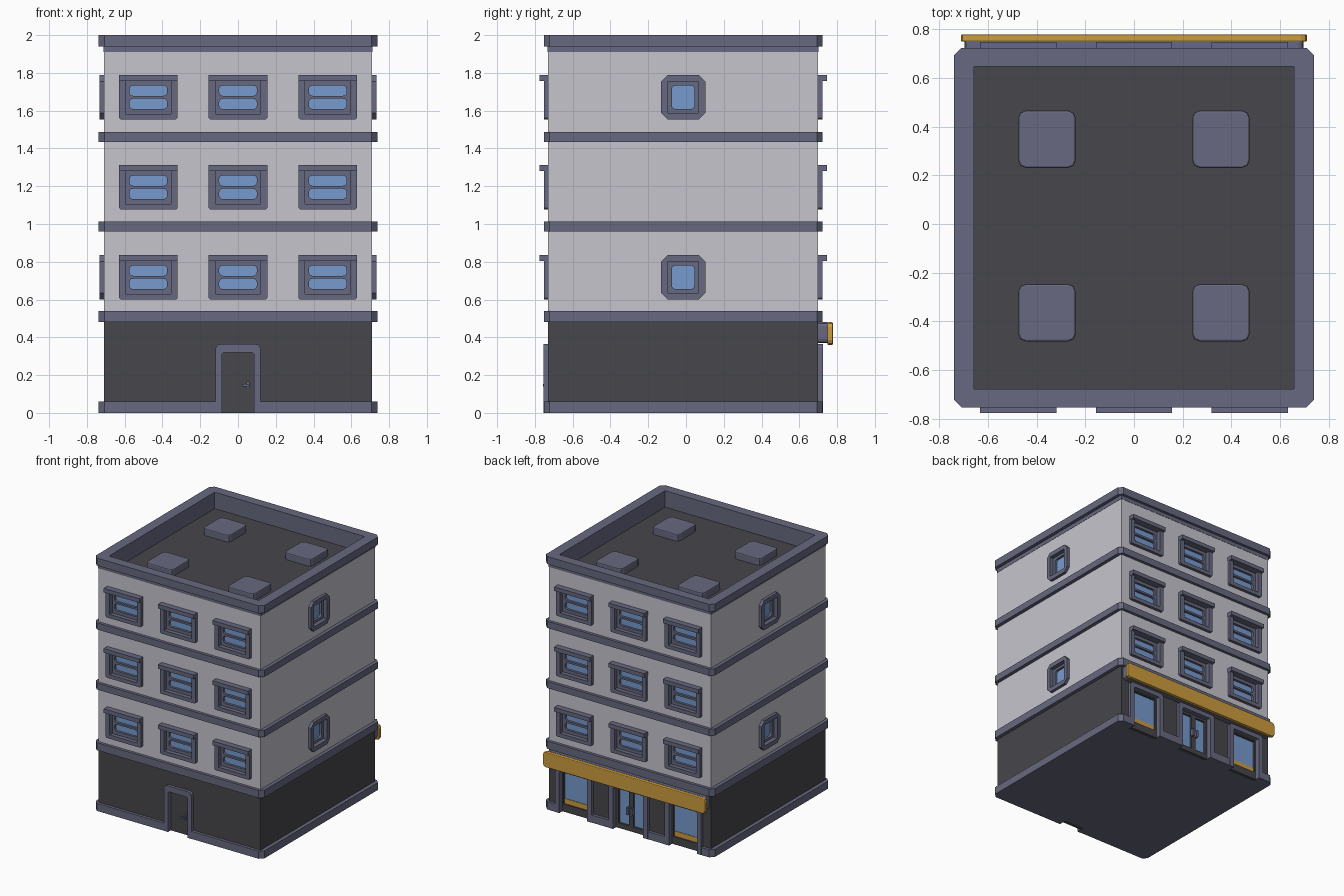
import bpy, bmesh, math
from mathutils import Matrix, Vector

if "Cube" in bpy.data.objects:
    bpy.data.objects.remove(bpy.data.objects["Cube"])


def material(name, rgb):
    m = bpy.data.materials.new(name)
    lin = [((c / 255 + 0.055) / 1.055) ** 2.4 for c in rgb]
    m.diffuse_color = (*lin, 1)
    m.use_nodes = True
    m.node_tree.nodes["Principled BSDF"].inputs["Base Color"].default_value = m.diffuse_color
    return m


WALL = material("pale_wall", (198, 197, 206))
DARK = material("charcoal", (71, 71, 76))
TRIM = material("slate_trim", (103, 105, 128))
GLASS = material("blue_glass", (118, 155, 206))
GOLD = material("gold_sign", (205, 156, 62))

CY = -0.015                      # centre of the building in y
HX, HY = 0.71, 0.715             # half sizes of the walls


def frame_of(u, v, n, origin):
    m = Matrix((u, v, n)).transposed().to_4x4()
    m.translation = Vector(origin)
    return m


# Each side is drawn in (across, up) and extruded along its outward normal
SIDES = {
    "front": frame_of((1, 0, 0), (0, 0, 1), (0, -1, 0), (0, CY - HY, 0)),
    "back": frame_of((-1, 0, 0), (0, 0, 1), (0, 1, 0), (0, CY + HY, 0)),
    "right": frame_of((0, 1, 0), (0, 0, 1), (1, 0, 0), (HX, CY, 0)),
    "left": frame_of((0, -1, 0), (0, 0, 1), (-1, 0, 0), (-HX, CY, 0)),
    "up": frame_of((1, 0, 0), (0, 1, 0), (0, 0, 1), (0, CY, 0)),
}


def box(cu, cv, w, h, r=0.0, n=1):
    """Rectangle outline; r cuts the corners in n steps."""
    if r == 0:
        return [(cu + a * w / 2, cv + b * h / 2)
                for a, b in ((-1, -1), (1, -1), (1, 1), (-1, 1))]
    pts = []
    for k, (a, b) in enumerate(((1, 1), (-1, 1), (-1, -1), (1, -1))):
        for i in range(n + 1):
            t = math.pi / 2 * (k + i / n)
            pts.append((cu + a * (w / 2 - r) + r * math.cos(t),
                        cv + b * (h / 2 - r) + r * math.sin(t)))
    return pts


def arch(cu, wo, ho, wi, hi, r):
    """Door surround outline, open at the bottom."""
    def leg(w, h, q):
        right = [(w, 0)] + [(w - q + q * math.cos(t), h - q + q * math.sin(t))
                            for t in (0, math.pi / 6, math.pi / 3, math.pi / 2)]
        return right + [(-x, z) for x, z in reversed(right)]
    return [(cu + x, z) for x, z in leg(wo, ho, r) + leg(wi, hi, r * 0.5)[::-1]]


def edge(v, notches, v2):
    """Straight edge from left to right with notches that reach to v2."""
    pts = []
    for c, hw in notches:
        pts += [(c - hw, v), (c - hw, v2), (c + hw, v2), (c + hw, v)]
    return pts


def plate(name, side, outlines, d0, d1, mat, bevel=0):
    """Extrude outlines (inner ones become holes) from depth d0 to d1."""
    cu = bpy.data.curves.new(name + "_outline", 'CURVE')
    cu.dimensions, cu.fill_mode, cu.extrude = '2D', 'BOTH', (d1 - d0) / 2
    for pts in outlines:
        s = cu.splines.new('POLY')
        s.points.add(len(pts) - 1)
        for p, (u, v) in zip(s.points, pts):
            p.co = (u, v, 0, 1)
        s.use_cyclic_u = True
    tmp = bpy.data.objects.new(name + "_tmp", cu)
    bpy.context.collection.objects.link(tmp)
    dg = bpy.context.evaluated_depsgraph_get()
    me = bpy.data.meshes.new_from_object(tmp.evaluated_get(dg))
    bpy.data.objects.remove(tmp)
    bpy.data.curves.remove(cu)
    me.transform(SIDES[side] @ Matrix.Translation((0, 0, (d0 + d1) / 2)))
    bm = bmesh.new()
    bm.from_mesh(me)
    bmesh.ops.remove_doubles(bm, verts=bm.verts, dist=1e-5)
    bmesh.ops.recalc_face_normals(bm, faces=bm.faces)
    for f in bm.faces:
        f.smooth = False
        f.material_index = 0
    bm.to_mesh(me)
    bm.free()
    me.name = name
    me.materials.clear()
    me.materials.append(mat)
    ob = bpy.data.objects.new(name, me)
    bpy.context.collection.objects.link(ob)
    if bevel:
        b = ob.modifiers.new("soft_edge", 'BEVEL')
        b.width, b.segments, b.limit_method = bevel, 2, 'ANGLE'
        b.angle_limit = math.radians(50)
    return ob


IN = -0.05                                       # wall thickness
ROWS = [0.718 + 0.4765 * i for i in range(3)]
SHOP = [(-0.48, 0.14), (0, 0.15), (0.48, 0.14)]  # back openings
DOOR = [(0, 0.10)]                               # front opening

# Core whose top is the roof floor
plate("roof_core", "up", [box(0, 0, 1.32, 1.33)], 0.03, 1.87, DARK)

# Walls and windows on each side
for side in ("front", "back", "right", "left"):
    wide = side in ("front", "back")
    hw = HX if wide else HY + IN
    notches = {"front": DOOR, "back": SHOP}.get(side, [])
    plate(side + "_lower_wall", side,
          [[(-hw, 0.03)] + edge(0.03, notches, 0.345) +
           [(hw, 0.03), (hw, 0.51), (-hw, 0.51)]], IN, 0, DARK)
    if wide:
        spots = [(u, z) for z in ROWS for u in (-0.475, 0, 0.475)]
        size, cut, hole, corner = (0.31, 0.235), (0.28, 0.2), (0.24, 0.175), 0.008
        panes = [(0, 0.035, 0.2, 0.055), (0, -0.035, 0.2, 0.055)]
    else:
        spots = [(0, ROWS[0]), (0, ROWS[2])]
        size, cut, hole, corner = (0.235, 0.235), (0.19, 0.19), (0.165, 0.165), 0.035
        panes = [(0, 0, 0.12, 0.125)]
    holes = [box(u, z, *cut) for u, z in spots]
    plate(side + "_upper_wall", side,
          [box(0, 1.21, 2 * hw, 1.40)] + holes, IN, 0, WALL)
    frames, sashes = [], list(holes)
    for u, z in spots:
        frames += [box(u, z, *size, corner), box(u, z, *hole)]
        sashes += [box(u + a, z + b, w, h, 0.02, 3) for a, b, w, h in panes]
    plate(side + "_window_frames", side, frames, -0.045, 0.023, TRIM)
    plate(side + "_window_sashes", side, sashes, -0.045, -0.01, TRIM)
    plate(side + "_window_glass", side,
          [box(u, z, hole[0] - 0.02, hole[1] - 0.02) for u, z in spots],
          -0.045, -0.028, GLASS)
    if wide:
        plate(side + "_window_lintels", side,
              [box(u, z + 0.1025, 0.312, 0.032) for u, z in spots], 0, 0.046, TRIM)

# Base slab with notches at the door and shop openings
BX, BY, C = 0.738, 0.7375, 0.03
base = ([(-BX, -BY + C), (-BX + C, -BY)] + edge(-BY, DOOR, -0.67) +
        [(BX - C, -BY), (BX, -BY + C), (BX, BY - C), (BX - C, BY)] +
        edge(BY, SHOP, 0.67)[::-1] + [(-BX + C, BY), (-BX, BY - C)])
plate("base_slab", "up", [base], 0, 0.06, TRIM)

# Floor bands and parapet
outer = box(0, 0, 2 * BX, 2 * BY, C)
for i, (z0, z1) in enumerate(((0.48, 0.54), (0.96, 1.012), (1.435, 1.488))):
    plate(f"floor_band_{i + 1}", "up", [outer, box(0, 0, 1.40, 1.41)], z0, z1, TRIM)
inner = box(0, 0, 1.312, 1.322)
plate("parapet_cap", "up", [outer, inner], 1.94, 2.0, TRIM)
plate("parapet_ledge", "up", [box(0, 0, 1.424, 1.434), inner], 1.91, 1.94, TRIM)
plate("parapet_lining", "up", [box(0, 0, 1.33, 1.34), inner], 1.865, 1.91, TRIM)

# Roof vents
for i, (sx, sy) in enumerate(((-1, -1), (1, -1), (-1, 1), (1, 1))):
    plate(f"roof_vent_{i + 1}", "up",
          [box(sx * 0.357, 0.007 + sy * 0.356, 0.235, 0.235, 0.03, 2)],
          1.86, 1.925, TRIM, 0.008)

# Front door
plate("front_door_surround", "front",
      [arch(0, 0.12, 0.365, 0.085, 0.32, 0.03)], -0.045, 0.024, TRIM)
plate("front_door", "front", [box(0, 0.165, 0.19, 0.33)], -0.045, -0.012, DARK)
plate("front_door_handle_plate", "front", [box(0.052, 0.147, 0.016, 0.04, 0.005)],
      -0.012, 0.0, TRIM)
plate("front_door_handle", "front", [box(0.04, 0.147, 0.04, 0.012)], 0.014, 0.028, TRIM)
plate("front_door_handle_stem", "front", [box(0.052, 0.147, 0.01, 0.01)], 0, 0.014, TRIM)

# Shop front on the back
for c, label in ((-0.48, "right"), (0.48, "left")):
    plate(label + "_shop_window_surround", "back",
          [arch(c, 0.16, 0.365, 0.122, 0.33, 0.02)], -0.045, 0.024, TRIM)
    plate(label + "_shop_window_sash", "back",
          [box(c, 0.17, 0.26, 0.34), box(c, 0.19, 0.22, 0.26)], -0.045, -0.015, DARK)
    plate(label + "_shop_window_glass", "back",
          [box(c, 0.19, 0.23, 0.27)], -0.045, -0.03, GLASS)
    plate(label + "_shop_window_stripe", "back",
          [box(c, 0.08, 0.22, 0.04)], -0.034, -0.026, GOLD)
plate("shop_door_surround", "back",
      [arch(0, 0.172, 0.365, 0.132, 0.33, 0.02)], -0.045, 0.024, TRIM)
plate("shop_doors", "back",
      [box(0, 0.17, 0.28, 0.34)] + [box(s * 0.065, 0.175, 0.09, 0.27) for s in (-1, 1)],
      -0.045, -0.015, DARK)
plate("shop_door_glass", "back", [box(0, 0.175, 0.24, 0.28)], -0.045, -0.03, GLASS)
plate("shop_door_handles", "back",
      [box(s * 0.018, 0.165, 0.02, 0.06, 0.005) for s in (-1, 1)], -0.015, 0.012, TRIM)

# Sign board above the shop
plate("sign_backing", "back", [box(0, 0.425, 1.39, 0.11, 0.02, 2)], -0.01, 0.05, TRIM)
plate("sign_board", "back", [box(0, 0.42, 1.42, 0.12, 0.025, 2)], 0.048, 0.078, GOLD, 0.006)
